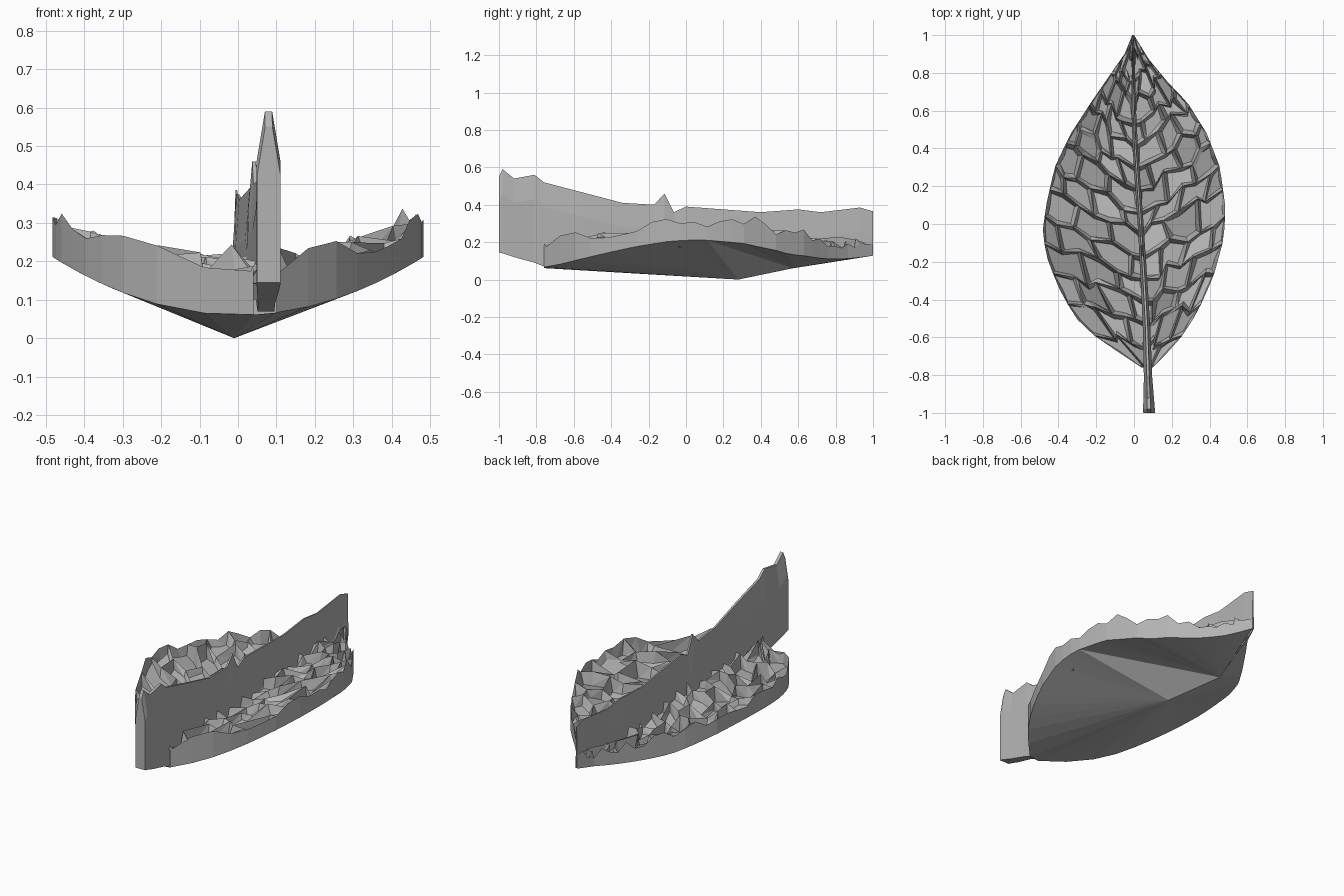
import bpy, bmesh, math, random
from mathutils import Vector

random.seed(11)
if "Cube" in bpy.data.objects:
    bpy.data.objects.remove(bpy.data.objects["Cube"], do_unlink=True)

grey = bpy.data.materials.new("leaf grey")
grey.use_nodes = True
grey.diffuse_color = (0.45, 0.45, 0.45, 1)
grey.node_tree.nodes["Principled BSDF"].inputs["Base Color"].default_value = grey.diffuse_color

# Outline of each half and course of the midrib, as (y, x)
RIGHT = [(-.76, .1), (-.7, .16), (-.6, .25), (-.47, .335), (-.28, .42), (-.08, .475), (.08, .485),
         (.3, .455), (.48, .385), (.64, .285), (.75, .18), (.87, .08), (1, 0)]
LEFT = [(-.76, .04), (-.68, -.08), (-.6, -.2), (-.52, -.29), (-.38, -.38), (-.2, -.455), (-.05, -.485),
        (.1, -.465), (.3, -.42), (.47, -.34), (.64, -.23), (.8, -.12), (.9, -.05), (1, -.01)]
MID = [(-1, .08), (-.5, .065), (0, .035), (.5, 0), (1, -.005)]
ROWS, STEPS = 15, 6


def at(table, y):
    """Linear lookup in a table of (y, value) pairs."""
    for (a, p), (b, q) in zip(table, table[1:]):
        if y <= b:
            return p + (q - p) * (y - a) / (b - a)
    return table[-1][1]


def rim_z(x, y):
    return .06 + .65 * x * x + .15 * max(0, y - .55)


def finish(bm, name):
    bmesh.ops.remove_doubles(bm, verts=bm.verts, dist=.0004)
    bmesh.ops.recalc_face_normals(bm, faces=bm.faces)
    mesh = bpy.data.meshes.new(name)
    bm.to_mesh(mesh)
    bm.free()
    mesh.materials.append(grey)
    ob = bpy.data.objects.new(name, mesh)
    bpy.context.collection.objects.link(ob)


def crest(bm, edge, u, t, wobble):
    """Vein crest vertex: u runs along the midrib, t out to the rim."""
    y = -.76 + 1.76 * u + .25 * math.sin(math.pi * u) * t
    if wobble:
        y += random.uniform(-.032, .032)
        t += random.uniform(-.07, .07)
    mid = at(MID, y)
    x = mid + (at(edge, y) - mid) * t
    z = .19 + .5 * x * x + random.uniform(-.035, .03)
    if random.random() < .06:
        z += .04
    return bm.verts.new((x, y, z))


def sunken_cell(bm, ring):
    """Tilted flat cell floor, with steep sides up to the vein crests."""
    centre = sum((v.co for v in ring), Vector()) / len(ring)
    tilt = (random.uniform(-.35, .35), random.uniform(-.35, .35))
    width = random.uniform(.016, .026)
    inner = []
    for v in ring:
        d = centre - v.co
        flat = max(math.hypot(d.x, d.y), .001)
        p = v.co + d * min(.45, width / flat)
        off = p - centre
        p.z = centre.z - .05 + (centre.x + tilt[0]) * off.x + tilt[1] * off.y
        inner.append(bm.verts.new(p))
    bm.faces.new(inner)
    n = len(ring)
    for a in range(n):
        b = (a + 1) % n
        bm.faces.new((ring[a], ring[b], inner[b]))
        bm.faces.new((ring[a], inner[b], inner[a]))


# Leaf blade: staggered cells between the veins on each half
bm = bmesh.new()
rims = []
for edge in (RIGHT, LEFT):
    grid = [[crest(bm, edge, i / ROWS, k / STEPS, 0 < i < ROWS and 0 < k < STEPS)
             for k in range(STEPS + 1)] for i in range(ROWS + 1)]
    between = [crest(bm, edge, (i + .5) / ROWS, 1, False) for i in range(ROWS)]
    for i in range(ROWS):
        cuts = [0, 2, 4, 6] if i % 2 else [0, 1, 3, 5, 6]
        if i < 1 or i > ROWS - 3:
            cuts = [0, 3, 6]
        for a, b in zip(cuts, cuts[1:]):
            outer = [between[i]] if b == STEPS else []
            sunken_cell(bm, grid[i][a:b + 1] + outer + grid[i + 1][a:b + 1][::-1])
    # Upright outer wall below the rim
    top = [v for row, extra in zip(grid, between) for v in (row[-1], extra)] + [grid[-1][-1]]
    low = [bm.verts.new((v.co.x, v.co.y, rim_z(v.co.x, v.co.y))) for v in top]
    for i in range(len(top) - 1):
        bm.faces.new((top[i], top[i + 1], low[i + 1], low[i]))
    rims.append(low)

# Faceted underside: one fan from the keel, another from a hub towards the tip
keel = bm.verts.new((-.01, .28, 0))
hub = bm.verts.new((-.13, .57, .06))
for low, limit in zip(rims, (.05, .57)):
    turn = next(i for i, v in enumerate(low) if v.co.y > limit)
    for i in range(len(low) - 1):
        bm.faces.new((low[i], low[i + 1], keel if i < turn else hub))
    bm.faces.new((low[turn], hub, keel))
bm.faces.new((rims[0][0], rims[1][0], keel))
finish(bm, "leaf_blade")

# Midrib and stem: one tall wall, as (y, top, bottom, half width)
RIB = [(-1, .55, .145, .031), (-.98, .59, .14, .031), (-.92, .54, .12, .028), (-.81, .56, .09, .022),
       (-.76, .52, .07, .022), (-.55, .465, .1, .02), (-.34, .41, .1, .018), (-.17, .4, .1, .017),
       (-.115, .46, .1, .016), (-.065, .36, .1, .016), (0, .39, .1, .016), (.4, .36, .1, .014),
       (.6, .375, .1, .012), (.72, .36, .11, .01), (.93, .385, .12, .007), (1, .365, .13, .004)]
bm = bmesh.new()
sections = []
for y, top, bottom, w in RIB:
    x = at(MID, y)
    shoulder = top - .13
    side = [(-w, bottom), (-w, shoulder), (-w * .3, top), (w * .3, top), (w, shoulder), (w, bottom)]
    sections.append([bm.verts.new((x + dx, y, z)) for dx, z in side])
for a, b in zip(sections, sections[1:]):
    for k in range(6):
        n = (k + 1) % 6
        bm.faces.new((a[k], a[n], b[n], b[k]))
bm.faces.new(sections[0])
bm.faces.new(sections[-1])
finish(bm, "midrib_and_stem")
